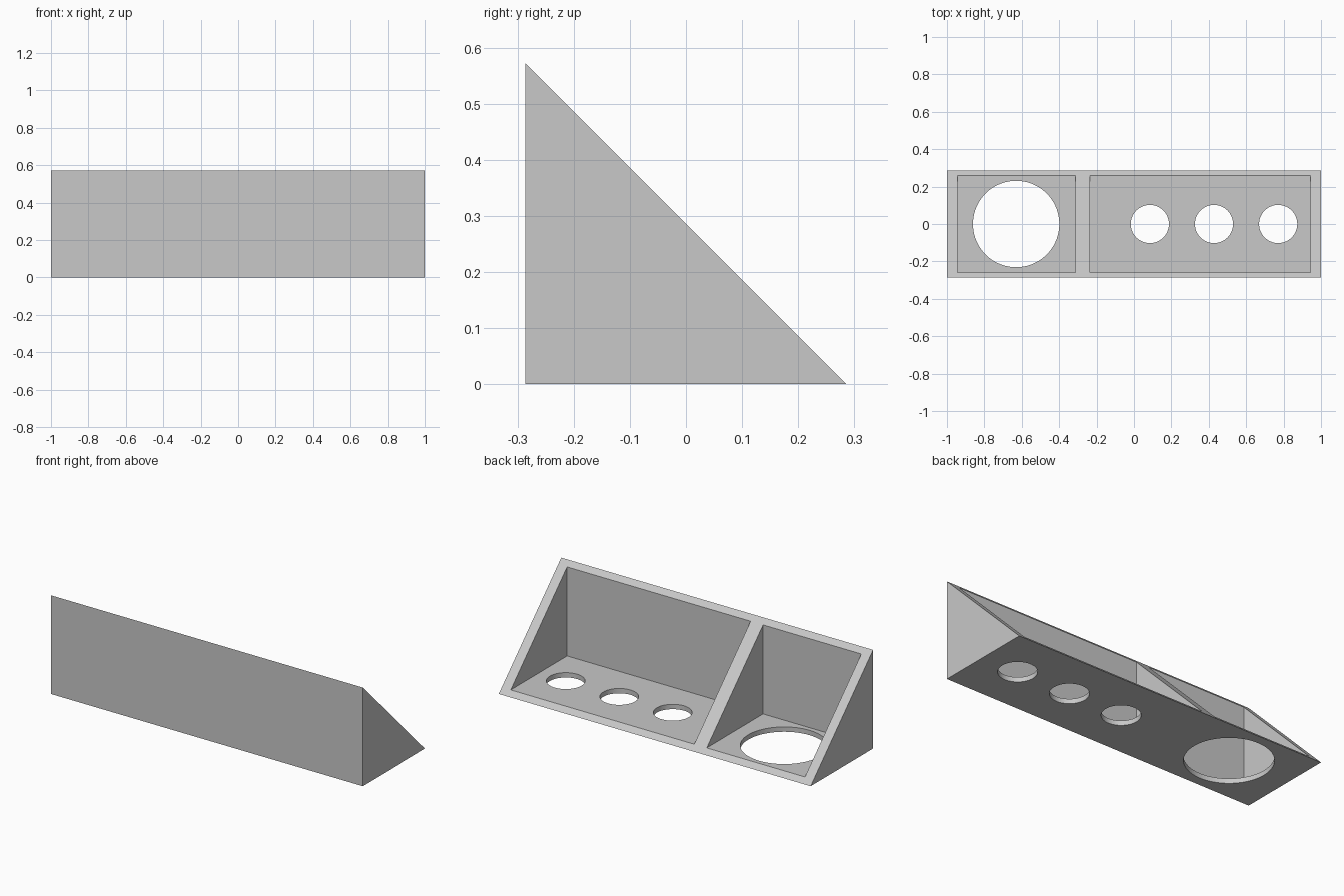
import bpy
import bmesh
from mathutils import Matrix

if "Cube" in bpy.data.objects:
    bpy.data.objects.remove(bpy.data.objects["Cube"], do_unlink=True)

HALF_DEPTH = 0.286
HEIGHT = 2 * HALF_DEPTH
WALL = 0.028

# Plain grey finish
grey = bpy.data.materials.new("plain grey")
grey.use_nodes = True
colour = (0.58, 0.58, 0.58, 1)
grey.diffuse_color = colour
grey.node_tree.nodes["Principled BSDF"].inputs["Base Color"].default_value = colour


def make_object(name, bm):
    bmesh.ops.recalc_face_normals(bm, faces=bm.faces)
    mesh = bpy.data.meshes.new(name)
    bm.to_mesh(mesh)
    bm.free()
    mesh.materials.append(grey)
    obj = bpy.data.objects.new(name, mesh)
    bpy.context.collection.objects.link(obj)
    return obj


def prism(name, profile, x0, x1):
    """Extrude a (y, z) profile along x."""
    bm = bmesh.new()
    face = bm.faces.new([bm.verts.new((x0, y, z)) for y, z in profile])
    ext = bmesh.ops.extrude_face_region(bm, geom=[face])
    moved = [v for v in ext["geom"] if isinstance(v, bmesh.types.BMVert)]
    bmesh.ops.translate(bm, verts=moved, vec=(x1 - x0, 0, 0))
    return make_object(name, bm)


def cylinder(name, x, radius):
    bm = bmesh.new()
    bmesh.ops.create_cone(bm, cap_ends=True, segments=72, radius1=radius,
                          radius2=radius, depth=0.2,
                          matrix=Matrix.Translation((x, 0, 0)))
    return make_object(name, bm)


# Wedge body with an upright front and a sloping open back
holder = prism("wedge_holder",
               [(-HALF_DEPTH, 0), (HALF_DEPTH, 0), (-HALF_DEPTH, HEIGHT)], -1, 1)

# Two compartments opening through the slope
inner = HALF_DEPTH - WALL
pocket = [(-inner, WALL), (0.5, WALL), (0.5, 0.8), (-inner, 0.8)]
cutters = [prism("small_pocket_cutter", pocket, -0.944, -0.314),
           prism("large_pocket_cutter", pocket, -0.234, 0.943)]

# One large and three small round holes through the floor
cutters.append(cylinder("large_hole_cutter", -0.63, 0.231))
for i in range(3):
    cutters.append(cylinder("small_hole_cutter", 0.085 + 0.343 * i, 0.102))

bpy.context.view_layer.objects.active = holder
for cutter in cutters:
    cutter.hide_render = True
    mod = holder.modifiers.new("cut", "BOOLEAN")
    mod.operation = "DIFFERENCE"
    mod.solver = "EXACT"
    mod.object = cutter
    bpy.ops.object.modifier_apply(modifier=mod.name)
    bpy.data.objects.remove(cutter, do_unlink=True)

# Smooth hole rims, sharp edges elsewhere
bpy.ops.object.select_all(action="DESELECT")
holder.select_set(True)
bpy.ops.object.shade_smooth_by_angle(angle=0.5)
